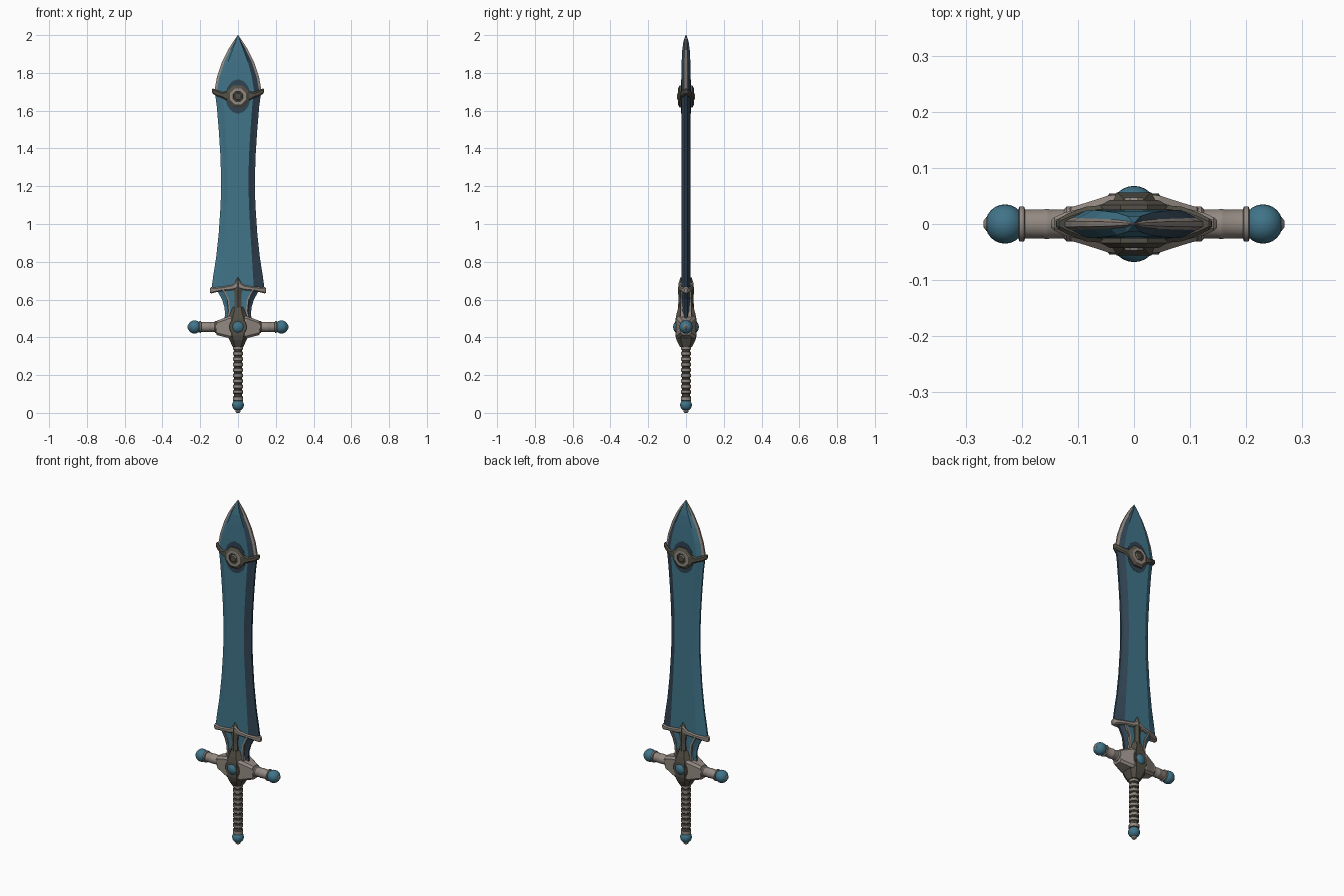
import bpy, bmesh, math
from mathutils import Vector, Matrix

if "Cube" in bpy.data.objects:
    bpy.data.objects.remove(bpy.data.objects["Cube"])


def material(name, rgb):
    m = bpy.data.materials.new(name)
    m.diffuse_color = (*rgb, 1)
    m.use_nodes = True
    m.node_tree.nodes["Principled BSDF"].inputs["Base Color"].default_value = m.diffuse_color
    return m


BLUE = material("steel blue", (0.052, 0.175, 0.25))
DARK = material("navy", (0.030, 0.056, 0.085))
STEEL = material("warm grey metal", (0.29, 0.25, 0.22))
DARK_STEEL = material("dark grey metal", (0.088, 0.080, 0.062))


def loft(name, rings, mats, rule=None, smooth=None):
    """Skin a list of equal-length vertex rings and cap both ends."""
    bm = bmesh.new()
    vs = [[bm.verts.new(p) for p in r] for r in rings]
    n = len(rings[0])
    for a in range(len(vs) - 1):
        for i in range(n):
            j = (i + 1) % n
            f = bm.faces.new((vs[a][i], vs[a][j], vs[a + 1][j], vs[a + 1][i]))
            if rule:
                f.material_index = rule(a, i)
    bm.faces.new(vs[0][::-1])
    bm.faces.new(vs[-1])
    bmesh.ops.recalc_face_normals(bm, faces=bm.faces)
    return finish(name, bm, mats, smooth)


def finish(name, bm, mats, smooth=None):
    me = bpy.data.meshes.new(name)
    bm.to_mesh(me)
    bm.free()
    for m in mats:
        me.materials.append(m)
    ob = bpy.data.objects.new(name, me)
    bpy.context.collection.objects.link(ob)
    if smooth:
        bpy.ops.object.select_all(action='DESELECT')
        ob.select_set(True)
        bpy.context.view_layer.objects.active = ob
        bpy.ops.object.shade_smooth_by_angle(angle=math.radians(smooth))
    return ob


def lathe(name, profile, origin, axis, mats, n=16, smooth=35, rule=None):
    """Revolve (distance, radius) pairs around an axis."""
    q = Vector((0, 0, 1)).rotation_difference(Vector(axis))
    o = Vector(origin)
    rings = [[o + q @ Vector((r * math.cos(2 * math.pi * (k + .5) / n),
                              r * math.sin(2 * math.pi * (k + .5) / n), d))
              for k in range(n)] for d, r in profile]
    return loft(name, rings, mats, rule, smooth)


def ball(name, centre, r):
    bm = bmesh.new()
    bmesh.ops.create_uvsphere(bm, u_segments=24, v_segments=14, radius=r,
                              matrix=Matrix.Translation(centre))
    return finish(name, bm, [BLUE], 60)


def band(name, stations, c, mat):
    """Chamfered bar across x from half stations (x, z low, z high, depth)."""
    full = [(-x, a, b, d) for x, a, b, d in stations[:0:-1]] + stations
    rings = []
    for x, a, b, d in full:
        e = min(c, (b - a) * 0.4, d * 0.6)
        rings.append([(x, -d, a + e), (x, -d, b - e), (x, -d + e, b), (x, d - e, b),
                      (x, d, b - e), (x, d, a + e), (x, d - e, a), (x, -d + e, a)])
    return loft(name, rings, [mat])


def blade_ring(z, w, inner, t):
    """Flat-faced section with bevelled sides and a thin rim."""
    rim = w - min(0.013, w * 0.4)
    q = [(w, t * .2), (rim, t * .42), (min(inner, rim), t)]
    right = q + [(-x, y) for x, y in q[::-1]]
    return [(x, y, z) for x, y in right + [(-x, -y) for x, y in right]]


# Blade: (height, half width, half flat width, half thickness)
shape = [(.645, .142, .085, .025), (.72, .132, .08, .025), (.82, .116, .074, .025),
         (.95, .102, .066, .025), (1.1, .092, .058, .025), (1.22, .089, .055, .025),
         (1.36, .093, .058, .025), (1.5, .102, .066, .025), (1.62, .112, .075, .025),
         (1.71, .124, .084, .025), (1.78, .111, .073, .025), (1.86, .084, .052, .023),
         (1.92, .054, .03, .02), (1.965, .026, .012, .014), (2.0, .001, .0004, .002)]


def blade_colour(a, i):
    # grey rim around the tip, navy cutting bevel on one side
    if shape[a][0] > 1.7 and i in (0, 4, 5, 6, 10, 11):
        return 1
    return 2 if i in (0, 1, 9, 10, 11) else 0


loft("blade", [blade_ring(*s) for s in shape], [BLUE, STEEL, DARK], blade_colour)

# Narrow blade root between the guard and the chevron
root = [(.48, .078, .05, .024), (.52, .068, .045, .024), (.56, .072, .046, .024),
        (.6, .084, .055, .024), (.65, .112, .07, .024)]
loft("blade_root", [blade_ring(*s) for s in root], [BLUE, DARK],
     lambda a, i: int(i in (0, 1, 9, 10, 11)))

# Chevron collar and its ridged spine
band("chevron_collar", [(0, .66, .70, .038), (.03, .65, .677, .036), (.085, .645, .668, .03),
                        (.125, .637, .664, .02), (.142, .632, .667, .012),
                        (.148, .636, .66, .007)], .006, STEEL)
loft("collar_spine", [[(-w, -d * .75, z), (0, -d, z), (w, -d * .75, z),
                       (w, d * .75, z), (0, d, z), (-w, d * .75, z)]
                      for z, w, d in [(.5, .024, .045), (.6, .017, .04), (.65, .021, .042),
                                      (.685, .018, .04), (.717, .003, .03)]], [DARK_STEEL])
for s in (-1, 1):
    # Slim side ribs running from the guard to the collar
    loft("side_rib", [[(s * x - .005, -.029, z), (s * x + .005, -.029, z),
                       (s * x + .005, .029, z), (s * x - .005, .029, z)]
                      for z, x in [(.49, .056), (.54, .046), (.6, .052), (.655, .08)]], [STEEL])

# Cross guard: wide block and a taller central boss
band("guard_block", [(0, .395, .515, .053), (.045, .395, .512, .051),
                     (.085, .405, .498, .038), (.112, .412, .488, .03),
                     (.117, .425, .478, .026)], .012, STEEL)


def boss(z, x, y):
    k = .55
    return [(-x, -y * k, z), (-x * k, -y, z), (x * k, -y, z), (x, -y * k, z),
            (x, y * k, z), (x * k, y, z), (-x * k, y, z), (-x, y * k, z)]


loft("guard_boss", [boss(*s) for s in [(.35, .028, .032), (.385, .045, .05), (.41, .056, .056),
                                       (.495, .056, .056), (.525, .042, .05),
                                       (.56, .028, .04)]], [DARK_STEEL])

# Gems with bezels on both faces
for s, side in ((-1, "front"), (1, "back")):
    ball(side + "_gem", (0, s * .027, .455), .041)
    lathe(side + "_gem_bezel", [(0, .05), (.048, .05), (.054, .045), (.054, .03)],
          (0, 0, .455), (0, s, 0), [DARK_STEEL])

# Guard arms with collars, end balls and caps
for s, side in ((-1, "left"), (1, "right")):
    lathe(side + "_guard_arm", [(.1, .032), (.12, .032), (.125, .026), (.15, .026), (.153, .0275),
                                (.158, .0275), (.161, .026), (.194, .026), (.196, .032),
                                (.204, .032), (.206, .026)], (0, 0, .455), (s, 0, 0), [STEEL])
    ball(side + "_guard_ball", (s * .23, 0, .455), .035)
    lathe(side + "_guard_cap", [(.256, .014), (.263, .013), (.268, .006)],
          (0, 0, .455), (s, 0, 0), [STEEL])

# Ribbed grip with dark grooves
grip = [(.06, .02), (.065, .028), (.085, .028), (.09, .022)]
for k in range(9):
    z = .1 + k * .029
    grip += [(z, .022), (z + .004, .0265), (z + .019, .0265), (z + .023, .022)]
grip += [(.365, .034), (.385, .036)]
lathe("grip", grip, (0, 0, 0), (0, 0, 1), [STEEL, DARK_STEEL], 12,
      rule=lambda a, i: int(max(grip[a][1], grip[a + 1][1]) < .023 or
                            grip[a][1] != grip[a + 1][1]))

# Pommel
ball("pommel_ball", (0, 0, .042), .031)
lathe("pommel_cap", [(0, .006), (.006, .013), (.015, .015)], (0, 0, 0), (0, 0, 1), [STEEL])

# Clasp near the tip: winged band, faceted medallions and navy backing plates
band("clasp_band", [(0, 1.64, 1.72, .034), (.05, 1.648, 1.705, .034), (.085, 1.668, 1.698, .031),
                    (.115, 1.678, 1.71, .02), (.134, 1.69, 1.718, .01),
                    (.138, 1.70, 1.714, .006)], .007, DARK_STEEL)
for s, side in ((-1, "front"), (1, "back")):
    lathe(side + "_clasp_medallion", [(.02, .064), (.034, .064), (.043, .046), (.043, .03),
                                      (.039, .027), (.039, .02), (.047, .017)],
          (0, 0, 1.675), (0, s, 0), [DARK_STEEL, STEEL], 8, None,
          lambda a, i: int(a in (2, 5)))
    plate = lathe(side + "_clasp_backing", [(.022, 1), (.0262, 1)], (0, 0, 0), (0, s, 0),
                  [DARK], 20)
    for v in plate.data.vertices:
        v.co.x *= .066
        v.co.z = 1.675 + v.co.z * .09
